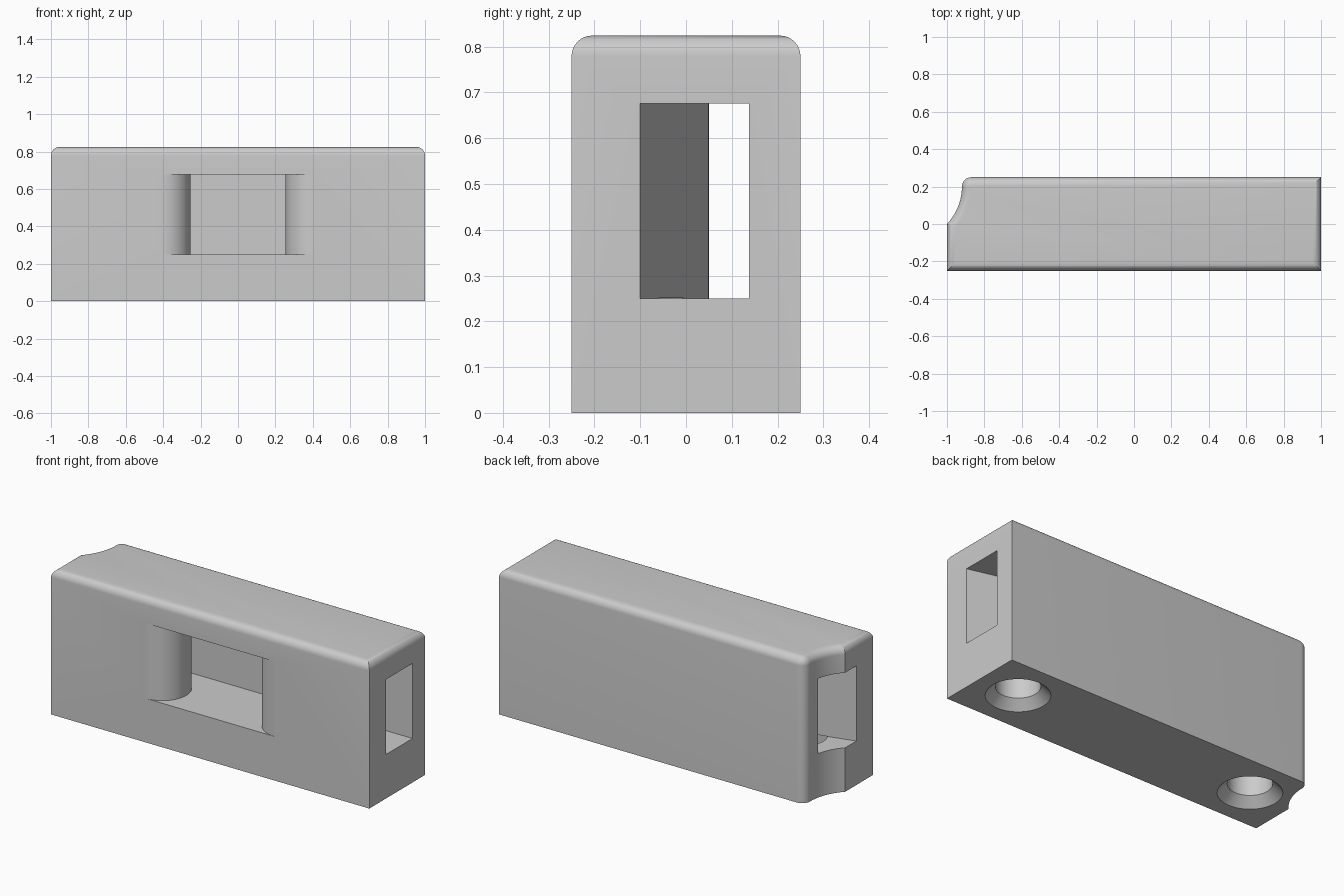
import bpy, bmesh, math
from math import sin, cos, radians

cube = bpy.data.objects.get("Cube")
if cube:
    bpy.data.objects.remove(cube, do_unlink=True)

HEIGHT, DEPTH, ROUND = 0.824, 0.25, 0.045
FLOOR, CEILING = 0.25, 0.676

grey = bpy.data.materials.new("plain grey")
grey.use_nodes = True
COLOUR = (0.6, 0.6, 0.6, 1)
grey.diffuse_color = COLOUR
grey.node_tree.nodes["Principled BSDF"].inputs["Base Color"].default_value = COLOUR


def arc(cx, cy, r, start, end, steps):
    """Points on a circular arc, angles in degrees."""
    angles = [radians(start + (end - start) * i / steps) for i in range(steps + 1)]
    return [(cx + r * cos(a), cy + r * sin(a)) for a in angles]


def make_object(name, bm):
    bmesh.ops.recalc_face_normals(bm, faces=bm.faces)
    mesh = bpy.data.meshes.new(name)
    bm.to_mesh(mesh)
    bm.free()
    mesh.materials.append(grey)
    obj = bpy.data.objects.new(name, mesh)
    bpy.context.collection.objects.link(obj)
    return obj


def prism(outline, bottom, top):
    """Extrude a plan outline between two heights."""
    bm = bmesh.new()
    face = bm.faces.new([bm.verts.new((x, y, bottom)) for x, y in outline])
    result = bmesh.ops.extrude_face_region(bm, geom=[face])
    verts = [g for g in result["geom"] if isinstance(g, bmesh.types.BMVert)]
    bmesh.ops.translate(bm, vec=(0, 0, top - bottom), verts=verts)
    return bm


def lathe(profile, x, steps=48):
    """Spin a radius and height profile about a vertical axis."""
    bm = bmesh.new()
    rings = []
    for r, z in profile:
        rings.append([bm.verts.new((px, py, z))
                      for px, py in arc(x, 0, r, 0, 360, steps)[:-1]])
    for low, high in zip(rings, rings[1:]):
        for i in range(steps):
            j = (i + 1) % steps
            bm.faces.new((low[i], low[j], high[j], high[i]))
    bm.faces.new(rings[0])
    bm.faces.new(rings[-1])
    return bm


# Body: block with a scooped rear corner and rounded top edges
scoop = arc(-1.21, 0.2, 0.29, -43.6, 0, 12)
scoop[0] = (-1, 0)
corner = arc(-0.87, 0.2, 0.05, 180, 90, 8)
outline = [(-1, -DEPTH)] + scoop + corner[1:] + [(1, DEPTH), (1, -DEPTH)]
bm = prism(outline, 0, HEIGHT)
top_edges = [e for e in bm.edges if all(v.co.z > HEIGHT - 0.01 for v in e.verts)]
bmesh.ops.bevel(bm, geom=top_edges, offset=ROUND, offset_type="OFFSET", segments=8,
                profile=0.5, affect="EDGES", clamp_overlap=False)
body = make_object("body", bm)

# Channel: runs end to end, narrowing to round noses beside the front window
tangent = 90 - math.degrees(math.asin(0.15 / 0.596))
right_side = [(1.1, -0.1), (1, -0.1)] + arc(0.404, -0.1, 0.15, tangent, 269, 28)
right_side.append((right_side[-1][0], -0.4))
left_side = [(-x, y) for x, y in reversed(right_side)]
channel_plan = right_side + left_side + [(-1.1, 0.1375), (1.1, 0.1375)]
cutters = [make_object("channel_cutter", prism(channel_plan, FLOOR, CEILING))]

# Countersunk screw holes up through the floor
hole_profile = [(0.213, -0.05), (0.163, 0), (0.113, 0.05), (0.113, FLOOR + 0.0005)]
for side, x in (("left", 0.75), ("right", -0.75)):
    cutters.append(make_object(side + "_screw_hole_cutter", lathe(hole_profile, x)))

bpy.ops.object.select_all(action="DESELECT")
bpy.context.view_layer.objects.active = body
body.select_set(True)
for cutter in cutters:
    mod = body.modifiers.new("cut", "BOOLEAN")
    mod.operation = "DIFFERENCE"
    mod.solver = "EXACT"
    mod.object = cutter
    bpy.ops.object.modifier_apply(modifier=mod.name)
for cutter in cutters:
    bpy.data.objects.remove(cutter, do_unlink=True)

bpy.ops.object.shade_smooth_by_angle(angle=radians(25))
